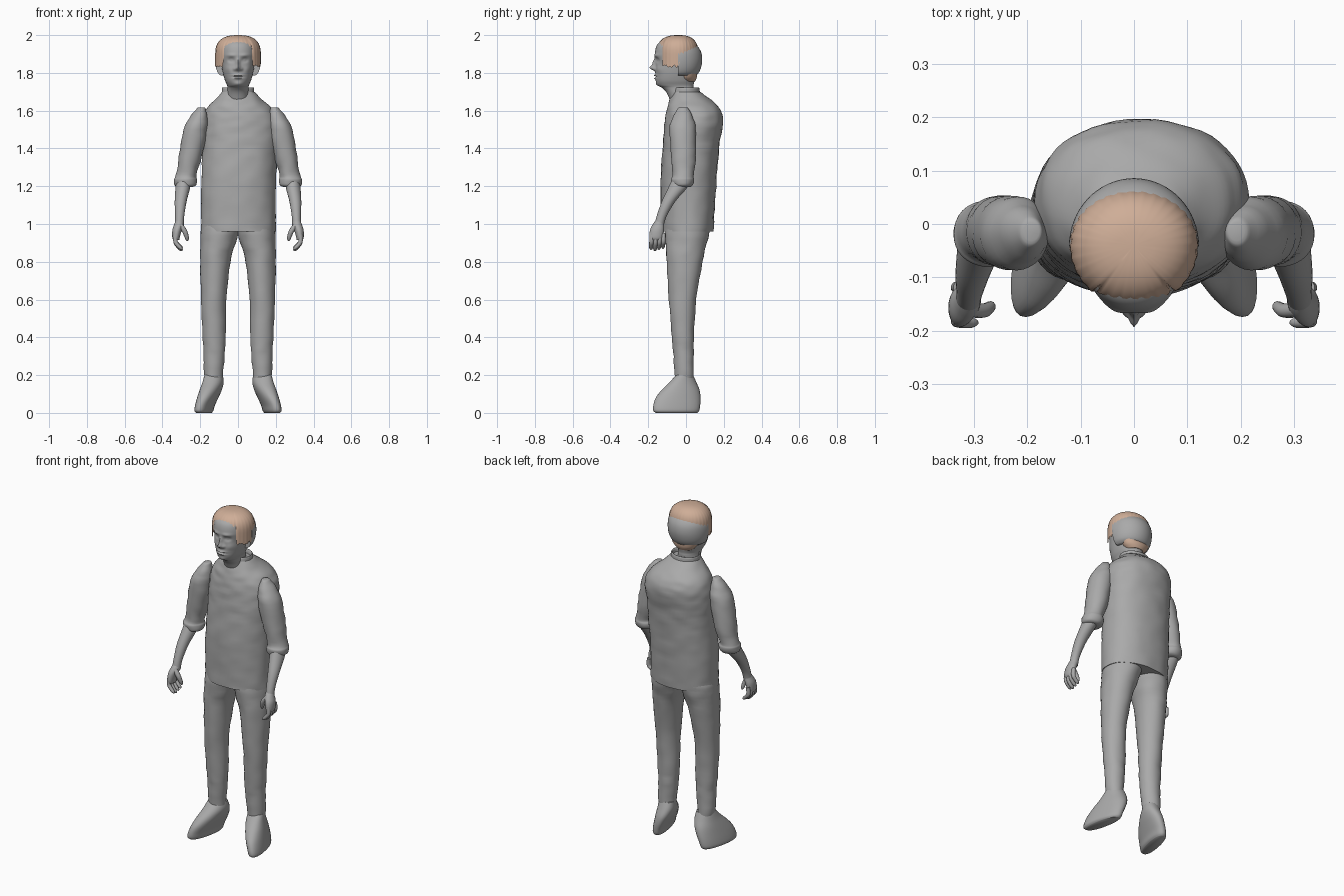
import bpy, bmesh, math, random
from mathutils import Vector, noise

random.seed(4)
start_cube = bpy.data.objects.get("Cube")
if start_cube:
    bpy.data.objects.remove(start_cube, do_unlink=True)


def material(name, rgb):
    mat = bpy.data.materials.new(name)
    mat.use_nodes = True
    mat.diffuse_color = (*rgb, 1)
    mat.node_tree.nodes["Principled BSDF"].inputs["Base Color"].default_value = (*rgb, 1)
    return mat


GREY = material("plain grey", (0.4, 0.4, 0.4))
TAN = material("pale tan hair", (0.62, 0.42, 0.31))


def finish(name, bm, mat, angle=50):
    bmesh.ops.recalc_face_normals(bm, faces=bm.faces)
    mesh = bpy.data.meshes.new(name)
    bm.to_mesh(mesh)
    bm.free()
    mesh.materials.append(mat)
    obj = bpy.data.objects.new(name, mesh)
    bpy.context.collection.objects.link(obj)
    bpy.ops.object.select_all(action='DESELECT')
    obj.select_set(True)
    bpy.context.view_layer.objects.active = obj
    bpy.ops.object.shade_smooth_by_angle(angle=math.radians(angle))
    return obj


def smooth_rings(rings, steps):
    """Catmull-Rom interpolation between the key sections."""
    out = []
    for i in range(len(rings) - 1):
        quad = [rings[max(i - 1, 0)], rings[i], rings[i + 1], rings[min(i + 2, len(rings) - 1)]]
        for s in range(steps):
            t = s / steps
            out.append([b + t / 2 * (c - a + t * (2*a - 5*b + 4*c - d + t * (3*(b - c) + d - a)))
                        for a, b, c, d in zip(*quad)])
    return out + [rings[-1]]


def loft(name, rings, mat=GREY, seg=32, steps=4, side=1, power=2, shape=None, wrinkle=0):
    """Skin horizontal oval sections given as (z, x min, x max, y min, y max)."""
    bm = bmesh.new()
    loops = []
    for z, x0, x1, y0, y1 in smooth_rings(rings, steps):
        loop = []
        for k in range(seg):
            a = math.tau * k / seg
            c, s = math.cos(a), math.sin(a)
            p = Vector(((x0 + x1) / 2 + (x1 - x0) / 2 * math.copysign(abs(c) ** (2 / power), c),
                        (y0 + y1) / 2 + (y1 - y0) / 2 * math.copysign(abs(s) ** (2 / power), s), z))
            if shape:
                p = shape(p)
            if wrinkle:
                p += Vector((c, s, 0)) * wrinkle * noise.noise(Vector((p.x, p.y, p.z * 2)) * 14)
            loop.append(bm.verts.new((p.x * side, p.y, p.z)))
        loops.append(loop)
    for low, high in zip(loops, loops[1:]):
        for k in range(seg):
            n = (k + 1) % seg
            bm.faces.new((low[k], low[n], high[n], high[k]))
    bm.faces.new(loops[0])
    bm.faces.new(loops[-1])
    return finish(name, bm, mat)


def finger(name, points, radii, side):
    """Tapered tube along a smooth path."""
    curve = bpy.data.curves.new(name, 'CURVE')
    curve.dimensions = '3D'
    curve.bevel_depth = 1
    curve.bevel_resolution = 3
    curve.use_fill_caps = True
    spline = curve.splines.new('NURBS')
    spline.points.add(len(points) - 1)
    for pt, (x, y, z), r in zip(spline.points, points, radii):
        pt.co = (x * side, y, z, 1)
        pt.radius = r
    spline.use_endpoint_u = True
    spline.order_u = 3
    curve.materials.append(GREY)
    obj = bpy.data.objects.new(name, curve)
    bpy.context.collection.objects.link(obj)


# Shirt body and open-fronted collar
loft("shirt_body", [
    (.96, -.195, .2, -.13, .145), (1.2, -.195, .2, -.135, .16), (1.4, -.188, .208, -.125, .176),
    (1.54, -.185, .213, -.112, .195), (1.61, -.165, .18, -.1, .18),
    (1.66, -.12, .125, -.085, .13), (1.7, -.085, .085, -.07, .075)],
    seg=56, steps=7, power=2.2, wrinkle=.005)


def collar_notch(p):
    if p.y < -.02 and p.z > 1.66:
        p.z -= .05 * max(0, 1 - abs(p.x) / .05) * (p.z - 1.66) / .06
    return p


loft("collar", [(1.63, -.1, .1, -.085, .09), (1.69, -.087, .087, -.075, .075),
                (1.72, -.085, .085, -.068, .07), (1.715, -.076, .076, -.06, .06),
                (1.67, -.072, .072, -.055, .055)], shape=collar_notch, seg=48)


# Head with sculpted face
FEATURES = [  # x, z, width, height, push forward
    (0, 1.826, .013, .013, .027), (0, 1.85, .009, .022, .016),
    (.018, 1.82, .008, .008, .009), (.036, 1.868, .016, .011, -.013),
    (.036, 1.868, .009, .006, .007), (.035, 1.893, .024, .008, .006),
    (0, 1.787, .024, .005, .009), (0, 1.779, .028, .003, -.008),
    (0, 1.771, .02, .005, .008), (0, 1.74, .022, .012, .006),
    (.052, 1.82, .018, .018, .005)]


def face(p):
    if p.y < -.06:
        front = min(1, (-.06 - p.y) / .05)
        for x, z, w, h, push in FEATURES:
            p.y -= front * push * math.exp(-((abs(p.x) - x) / w) ** 2 - ((p.z - z) / h) ** 2)
    return p


loft("head", [
    (1.62, -.06, .06, -.07, .05), (1.69, -.057, .057, -.1, .04), (1.72, -.055, .055, -.125, .04),
    (1.735, -.058, .058, -.148, .04), (1.76, -.069, .069, -.16, .045),
    (1.8, -.08, .08, -.162, .05), (1.85, -.088, .088, -.161, .06), (1.9, -.094, .094, -.165, .06),
    (1.945, -.088, .088, -.155, .045), (1.97, -.066, .066, -.13, .02), (1.985, -.03, .03, -.09, -.01)],
    seg=112, steps=9, power=2.15, shape=face)


# Rounded rear shell of the skull, cut flat at the front
def flat_front(p):
    p.y = max(p.y, -.042)
    return p


loft("skull_shell", [
    (1.785, -.09, .09, -.14, .05), (1.8, -.106, .106, -.15, .067), (1.83, -.117, .117, -.16, .08),
    (1.87, -.122, .122, -.17, .086), (1.91, -.119, .119, -.165, .08),
    (1.94, -.105, .105, -.15, .062), (1.955, -.08, .08, -.13, .04)], seg=64, shape=flat_front)
loft("nape_hair", [(1.755, -.05, .05, -.03, .048), (1.775, -.072, .072, -.04, .057),
                   (1.8, -.085, .085, -.04, .06)], TAN)


# Hair cap: low ragged locks at the temples, high over forehead and back
def hair_cap():
    bm = bmesh.new()
    seg, rows = 96, 12
    top = bm.verts.new((0, -.04, 2))
    loops = []
    locks = [random.uniform(-.009, .009) for _ in range(seg)]
    for r in range(1, rows + 1):
        loop = []
        for k in range(seg):
            a = math.tau * k / seg
            c, s = math.cos(a), math.sin(a)
            if s < 0:
                low = 1.835 if s > -.78 else 1.955 - .02 * abs(c)
            else:
                low = 1.85 + .065 * min(1, s * 2)
            low += locks[k]
            t = r / rows
            z = 2 - (2 - low) * t ** 1.8
            drop = min(1, (2 - z) / .1)
            spread = (1 - (1 - drop) ** 2.6) ** (1 / 2.6) if drop < 1 else 1
            groove = 1 + .012 * math.sin(k * 2.1) * t
            y_size = .105 if s > 0 else .115
            loop.append(bm.verts.new((.12 * c * spread * groove,
                                      -.04 + y_size * s * spread * groove, z)))
        loops.append(loop)
    for k in range(seg):
        n = (k + 1) % seg
        bm.faces.new((top, loops[0][k], loops[0][n]))
        for a, b in zip(loops, loops[1:]):
            bm.faces.new((a[k], b[k], b[n], a[n]))
    return finish("hair", bm, TAN, 60)


hair_cap()


# Shoe toes turn outward and the sole leans out
def splay(p):
    p.x += -.2 * p.y
    return p


# Limbs, built on the left and mirrored to the right
for side, word in ((1, "left"), (-1, "right")):
    loft(word + "_trouser_leg", [
        (.185, .08, .178, -.06, .04), (.3, .072, .182, -.066, .04), (.4, .065, .187, -.075, .042),
        (.6, .062, .197, -.09, .055), (.8, .04, .2, -.102, .088), (.9, .012, .199, -.11, .112),
        (.97, -.01, .195, -.112, .125), (1.02, -.01, .185, -.1, .12)], side=side, wrinkle=.005)
    loft(word + "_shoe", [
        (0, .137, .205, -.16, .06), (.012, .128, .213, -.173, .07), (.04, .12, .21, -.173, .075),
        (.08, .102, .202, -.16, .077), (.12, .085, .193, -.13, .072), (.16, .075, .183, -.09, .056),
        (.2, .08, .175, -.052, .038)], side=side, shape=splay, power=2.2)
    loft(word + "_sleeve", [
        (1.195, .245, .315, -.055, .025), (1.205, .222, .335, -.074, .035),
        (1.235, .217, .34, -.078, .043), (1.26, .22, .328, -.072, .04), (1.36, .19, .314, -.08, .052),
        (1.5, .162, .288, -.087, .052), (1.57, .162, .255, -.068, .035),
        (1.61, .172, .22, -.045, .012), (1.618, .18, .205, -.03, 0)], side=side, wrinkle=.006)
    loft(word + "_forearm", [
        (.99, .287, .335, -.168, -.118), (1.04, .285, .333, -.156, -.103),
        (1.12, .272, .335, -.128, -.056), (1.2, .252, .33, -.09, .012),
        (1.26, .25, .32, -.06, .03)], side=side)
    loft(word + "_palm", [
        (.915, .31, .342, -.188, -.128), (.93, .308, .348, -.194, -.122),
        (.97, .297, .347, -.19, -.116), (1.0, .288, .337, -.175, -.116),
        (1.02, .292, .33, -.16, -.115)], side=side, seg=24)
    for i in range(4):
        y = -.182 + .021 * i
        tip = .862 + .006 * abs(i - 1)
        finger(f"{word}_finger_{i + 1}",
               [(.328, y, .95), (.337, y, .91), (.315, y - .003, tip + .015),
                (.298, y - .003, tip), (.293, y - .003, tip - .002)],
               [.012, .012, .011, .009, .003], side)
    finger(word + "_thumb", [(.308, -.16, .995), (.285, -.165, .97), (.272, -.158, .935),
                             (.268, -.152, .915), (.268, -.151, .91)],
           [.014, .014, .012, .009, .003], side)
